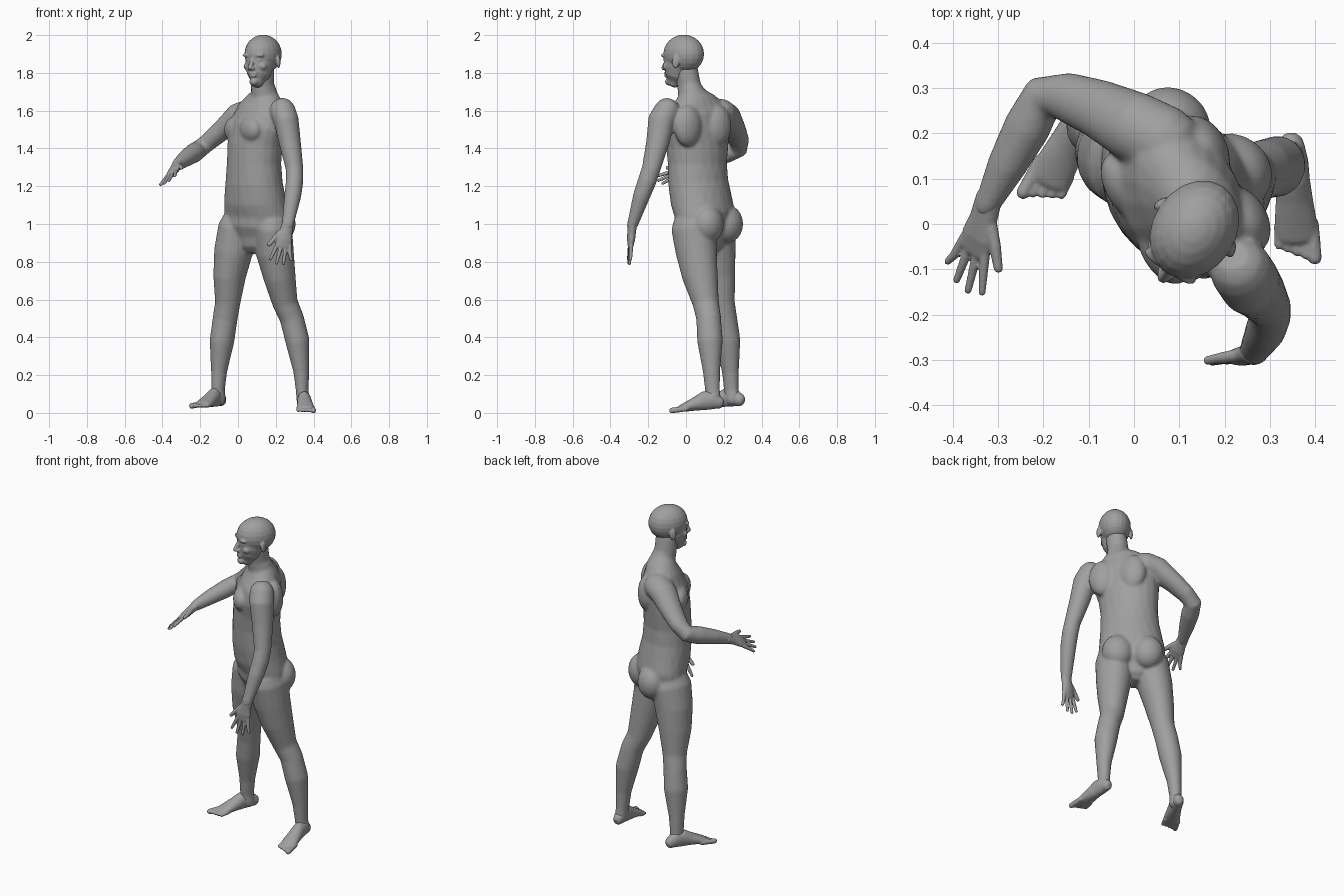
import bpy
import bmesh
import math
from mathutils import Vector, Matrix

default_cube = bpy.data.objects.get("Cube")
if default_cube:
    bpy.data.objects.remove(default_cube, do_unlink=True)

clay = bpy.data.materials.new("clay_grey")
clay.use_nodes = True
clay.diffuse_color = (0.35, 0.35, 0.35, 1)
clay.node_tree.nodes["Principled BSDF"].inputs["Base Color"].default_value = clay.diffuse_color

UP = Vector((0, 0, 1))
SIDES = 20


def heading(degrees):
    """Sideways unit vector (towards the figure's left) for a given yaw."""
    angle = math.radians(degrees)
    return Vector((math.cos(angle), math.sin(angle), 0))


def loft(bm, rings):
    """Closed tube through rings of (centre, half width, half depth, side vector), with rounded ends."""
    rings = [(Vector(c), w, d, s) for c, w, d, s in rings]
    for end, inner in ((0, 1), (-1, -2)):
        centre, w, d, side = rings[end]
        out = (centre - rings[inner][0]).normalized() * min(w, d)
        caps = [(centre + out * 0.5, w * 0.85, d * 0.85, side), (centre + out * 0.85, w * 0.5, d * 0.5, side)]
        rings = caps[::-1] + rings if end == 0 else rings + caps
    loops = []
    for i, (centre, w, d, side) in enumerate(rings):
        along = rings[min(i + 1, len(rings) - 1)][0] - rings[max(i - 1, 0)][0]
        depth = along.cross(side).normalized()
        across = depth.cross(along).normalized()
        turns = [math.tau * k / SIDES for k in range(SIDES)]
        loops.append([bm.verts.new(centre + across * w * math.cos(t) + depth * d * math.sin(t)) for t in turns])
    for low, high in zip(loops, loops[1:]):
        for k in range(SIDES):
            n = (k + 1) % SIDES
            bm.faces.new((low[k], low[n], high[n], high[k]))
    bm.faces.new(loops[0])
    bm.faces.new(loops[-1])


def tube(bm, points, side):
    """Loft through rows of (x, y, z, half width, half depth)."""
    loft(bm, [(p[:3], p[3], p[4], side) for p in points])


def blob(bm, centre, radii, side):
    """Ellipsoid with radii along side, forward and up."""
    axes = Matrix((side, UP.cross(side), UP)).transposed().to_4x4()
    place = Matrix.Translation(centre) @ axes @ Matrix.Diagonal((*radii, 1))
    bmesh.ops.create_uvsphere(bm, u_segments=SIDES, v_segments=12, radius=1, matrix=place)


def finish(bm, name, voxel, smoothing):
    """Fuse overlapping volumes into one smooth skin."""
    bmesh.ops.recalc_face_normals(bm, faces=bm.faces)
    mesh = bpy.data.meshes.new(name)
    bm.to_mesh(mesh)
    bm.free()
    obj = bpy.data.objects.new(name, mesh)
    bpy.context.collection.objects.link(obj)
    mesh.materials.append(clay)
    fuse = obj.modifiers.new("fuse", "REMESH")
    fuse.mode = "VOXEL"
    fuse.voxel_size = voxel
    fuse.use_smooth_shade = True
    relax = obj.modifiers.new("relax", "SMOOTH")
    relax.factor = 0.5
    relax.iterations = smoothing


# Torso: rows of x, y, z, half width, half depth, yaw
body = bmesh.new()
torso = [
    (.09, .10, .93, .15, .10, -35), (.09, .10, .98, .18, .13, -35),
    (.10, .10, 1.05, .19, .14, -38), (.09, .08, 1.13, .18, .145, -45),
    (.085, .065, 1.22, .17, .14, -52), (.085, .06, 1.32, .165, .135, -58),
    (.09, .06, 1.42, .175, .135, -60), (.105, .055, 1.52, .19, .13, -60),
    (.13, .05, 1.6, .18, .11, -60), (.14, .04, 1.66, .12, .085, -58),
    (.14, .03, 1.70, .07, .065, -50),
]
loft(body, [(p[:3], p[3], p[4], heading(p[5])) for p in torso])
tube(body, [(.14, .03, 1.66, .07, .07), (.13, .015, 1.74, .06, .064), (.13, 0, 1.82, .06, .064)], heading(-40))

# Chest, shoulder blade and buttock masses, mirrored about the spine
chest_side, hip_side = heading(-60), heading(-37)
chest_front, hip_front = chest_side.cross(UP), hip_side.cross(UP)
for s in (-1, 1):
    blob(body, Vector((.10, .055, 1.5)) + chest_side * s * .08 + chest_front * .085, (.085, .05, .07), chest_side)
    blob(body, Vector((.13, .05, 1.52)) + chest_side * s * .09 - chest_front * .075, (.08, .055, .11), chest_side)
    blob(body, Vector((.10, .10, 1.0)) + hip_side * s * .085 - hip_front * .085, (.09, .08, .10), hip_side)

# Legs
tube(body, [
    (0, .15, .98, .10, .12), (-.025, .155, .85, .10, .11), (-.045, .17, .72, .083, .095),
    (-.055, .19, .58, .066, .07), (-.068, .205, .5, .066, .066), (-.085, .22, .38, .064, .07),
    (-.1, .235, .22, .042, .046), (-.105, .24, .12, .034, .04), (-.1, .245, .07, .034, .042)], heading(-30))
tube(body, [
    (.185, .04, .98, .10, .12), (.195, .055, .85, .10, .11), (.22, .075, .72, .085, .095),
    (.25, .105, .58, .067, .07), (.285, .12, .5, .064, .066), (.315, .127, .38, .064, .068),
    (.335, .135, .22, .042, .046), (.34, .14, .12, .034, .04), (.345, .145, .06, .034, .042)], heading(-15))

# Arms
tube(body, [
    (.07, .18, 1.59, .075, .08), (.0, .215, 1.57, .07, .078), (-.08, .255, 1.5, .055, .065),
    (-.15, .28, 1.44, .048, .055), (-.2, .28, 1.4, .048, .05), (-.235, .215, 1.375, .052, .052),
    (-.28, .13, 1.345, .044, .044), (-.325, .04, 1.31, .032, .028)], UP)
tube(body, [
    (.235, -.10, 1.6, .07, .07), (.255, -.13, 1.55, .066, .072), (.275, -.15, 1.43, .058, .062),
    (.30, -.185, 1.29, .046, .05), (.30, -.205, 1.23, .046, .05), (.29, -.235, 1.15, .045, .046),
    (.262, -.285, .99, .032, .028)], heading(-20))
finish(body, "body", .008, 8)


def head():
    bm = bmesh.new()
    side = heading(-33)
    front = side.cross(UP)
    centre = Vector((.133, -.012, 0))

    def at(across, forward, z):
        return centre + side * across + front * forward + UP * z

    # Skull, jaw and chin
    blob(bm, at(0, 0, 1.9), (.092, .115, .102), side)
    loft(bm, [(at(0, .06, 1.757), .036, .04, side), (at(0, .048, 1.785), .06, .06, side),
              (at(0, .035, 1.83), .074, .076, side), (at(0, .03, 1.89), .078, .08, side)])
    blob(bm, at(0, .094, 1.753), (.024, .018, .02), side)
    # Nose, lips and brow
    tube(bm, [(*at(0, .104, 1.875), .009, .01), (*at(0, .118, 1.845), .011, .012),
              (*at(0, .126, 1.826), .014, .013)], side)
    for z in (1.784, 1.797):
        blob(bm, at(0, .103, z), (.026, .012, .008), side)
    blob(bm, at(0, .092, 1.81), (.03, .02, .03), side)
    for s in (-1, 1):
        blob(bm, at(s * .012, .114, 1.823), (.009, .012, .009), side)
        blob(bm, at(s * .033, .096, 1.893), (.034, .016, .011), side)
        blob(bm, at(s * .034, .09, 1.868), (.016, .014, .01), side)
        blob(bm, at(s * .046, .075, 1.835), (.024, .024, .022), side)
        # Ears
        blob(bm, at(s * .092, -.008, 1.858), (.01, .02, .034), heading(-33 + s * 20))
    finish(bm, "head", .005, 3)


def hand(name, wrist, direction, thumb_side, length):
    """Palm, four fanned fingers and a thumb."""
    bm = bmesh.new()
    wrist, ahead = Vector(wrist), Vector(direction).normalized()
    thumb_side = Vector(thumb_side)
    across = (thumb_side - ahead * thumb_side.dot(ahead)).normalized()

    def at(along, sideways):
        return wrist + ahead * along * length + across * sideways

    loft(bm, [(at(-.1, 0), .031, .026, across), (at(.15, .002), .034, .023, across),
              (at(.35, .004), .044, .021, across), (at(.52, .002), .042, .014, across)])
    for i, reach in enumerate((.84, .97, 1, .93)):
        root = (i - 1.5) * .021
        loft(bm, [(at(.45, root), .011, .011, across), (at(.7, root * 1.4), .010, .010, across),
                  (at(reach - .04, root * 1.75), .008, .008, across)])
    loft(bm, [(at(.12, .015), .018, .016, across), (at(.35, .052), .014, .013, across),
              (at(.55, .078), .010, .010, across)])
    finish(bm, name, .004, 2)


def foot(name, heel, toe, big_toe_side):
    """Heel, arch and instep with five toes."""
    bm = bmesh.new()
    heel, toe = Vector(heel), Vector(toe)
    side = (toe - heel).cross(UP).normalized() * -1

    def at(t, sideways, height):
        return heel.lerp(toe, t) + side * sideways + UP * height

    loft(bm, [(at(t, 0, h), w, h, side) for t, w, h in (
        (.08, .03, .034), (.2, .036, .05), (.35, .037, .05), (.5, .041, .038), (.65, .046, .028), (.8, .046, .018))])
    for i in range(5):
        sideways = (.036 - i * .0185) * big_toe_side
        radius = .015 if i == 0 else .0105
        tip = .975 - i * .03
        loft(bm, [(at(.7, sideways, .016), radius, radius, side), (at(tip, sideways * 1.05, .012), radius, radius, side)])
    finish(bm, name, .005, 2)


head()
hand("right_hand", (-.325, .04, 1.31), (-.055, -.18, -.09), (.75, -.1, .6), .215)
hand("left_hand", (.262, -.285, .99), (-.2, -.08, -1), (-1, -.1, 0), .215)
foot("right_foot", (-.08, .305, .035), (-.215, .045, .025), -1)
foot("left_foot", (.345, .195, .022), (.362, -.085, 0), 1)
